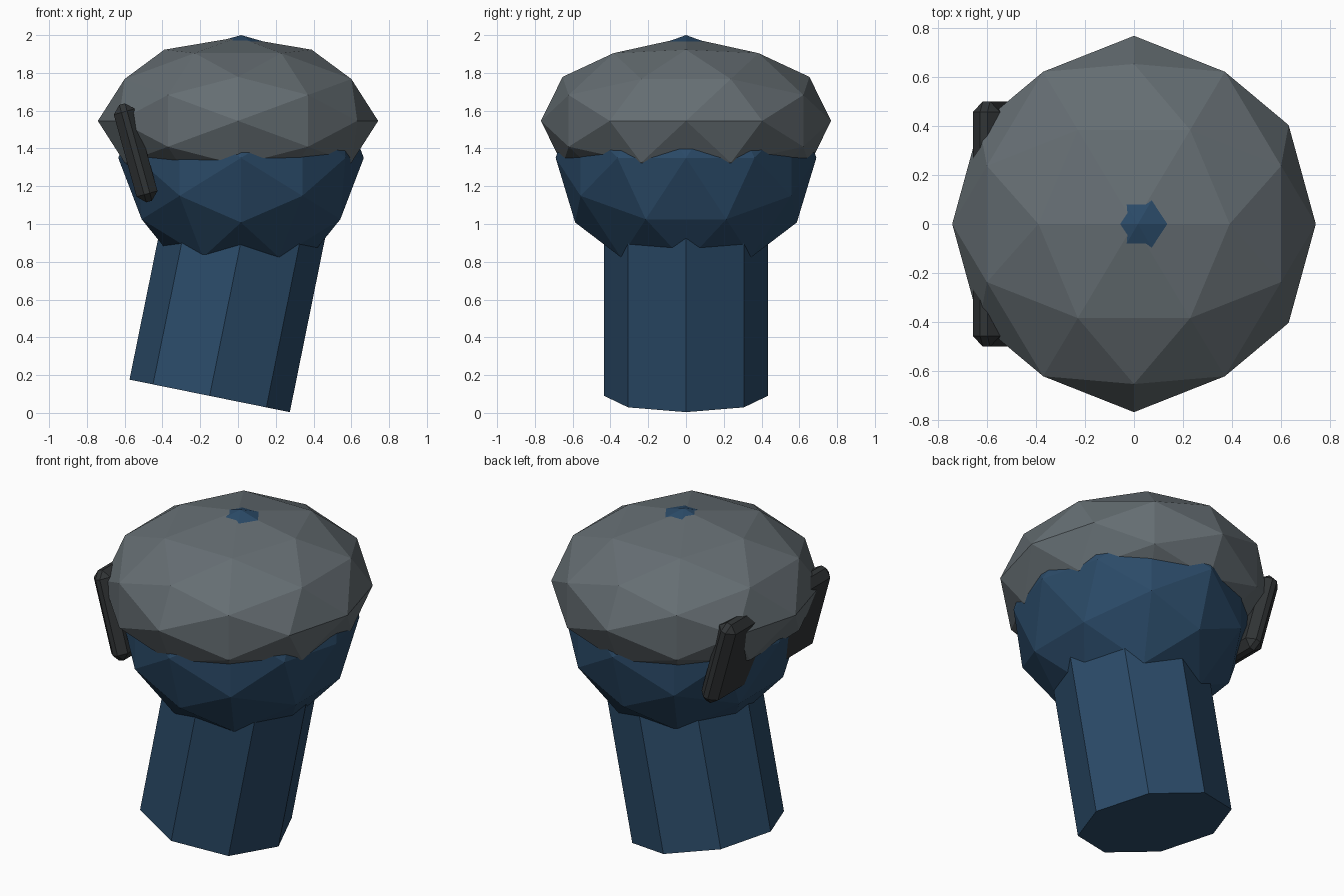
import bpy, bmesh
from itertools import product
from math import sqrt
from mathutils import Matrix, Vector

if "Cube" in bpy.data.objects:
    bpy.data.objects.remove(bpy.data.objects["Cube"])


def material(name, rgb):
    m = bpy.data.materials.new(name)
    m.diffuse_color = (*rgb, 1)
    m.use_nodes = True
    m.node_tree.nodes["Principled BSDF"].inputs["Base Color"].default_value = m.diffuse_color
    return m


def finish(name, bm, mat, location, rotation_y=0.0):
    bmesh.ops.recalc_face_normals(bm, faces=bm.faces)
    me = bpy.data.meshes.new(name)
    bm.to_mesh(me)
    bm.free()
    me.materials.append(mat)
    ob = bpy.data.objects.new(name, me)
    ob.location = location
    ob.rotation_euler.y = rotation_y
    bpy.context.collection.objects.link(ob)
    return ob


def faceted_ball(name, radii, location, mat):
    # 80-sided geodesic ball with a two-fold axis pointing up
    phi = (1 + sqrt(5)) / 2
    n = sqrt(1 + phi * phi)
    seeds = [(1 / n, 0, phi / n), (1, 0, 0), (0.5 / phi, 0.5, phi / 2)]
    points = set()
    for seed in seeds:
        for signs in product((1, -1), repeat=3):
            p = [c * s + 0.0 for c, s in zip(seed, signs)]
            for k in range(3):
                points.add(tuple(p[k:] + p[:k]))
    bm = bmesh.new()
    for p in sorted(points):
        bm.verts.new(p)
    bmesh.ops.convex_hull(bm, input=bm.verts[:])
    bmesh.ops.scale(bm, vec=Vector(radii), verts=bm.verts)
    return finish(name, bm, mat, location)


blue = material("navy", (0.024, 0.07, 0.14))
grey = material("slate", (0.13, 0.155, 0.17))
dark = material("charcoal", (0.03, 0.034, 0.036))

# Leaning octagonal neck, its top buried in the head
bm = bmesh.new()
bmesh.ops.create_cone(bm, cap_ends=True, segments=8, radius1=0.433, radius2=0.433,
                      depth=1.0, matrix=Matrix.Translation((0, 0, 0.5))
                      @ Matrix.Rotation(0, 4, 'Z'))
# line the corners up with the x and y axes
bm.verts.ensure_lookup_table()
v = bm.verts[0].co
if min(abs(v.x), abs(v.y)) > 0.05:
    bmesh.ops.rotate(bm, verts=bm.verts, matrix=Matrix.Rotation(0.3926991, 3, 'Z'))
finish("neck", bm, blue, (-0.15, 0, 0.09), 0.2)

# Head and the flattened cap over it
faceted_ball("head", (0.65, 0.69, 0.65), (0.016, 0, 1.35), blue)
faceted_ball("cap", (0.742, 0.768, 0.443), (0, 0, 1.546), grey)

# Tilted chamfered plate on the left side
bm = bmesh.new()
bmesh.ops.create_cube(bm, size=1)
bmesh.ops.scale(bm, vec=Vector((0.115, 1.0, 0.535)), verts=bm.verts)
bmesh.ops.bevel(bm, geom=bm.edges[:], offset=0.042, segments=1,
                affect='EDGES', profile=0.5)
finish("side_plate", bm, dark, (-0.542, 0, 1.377), -0.27)
